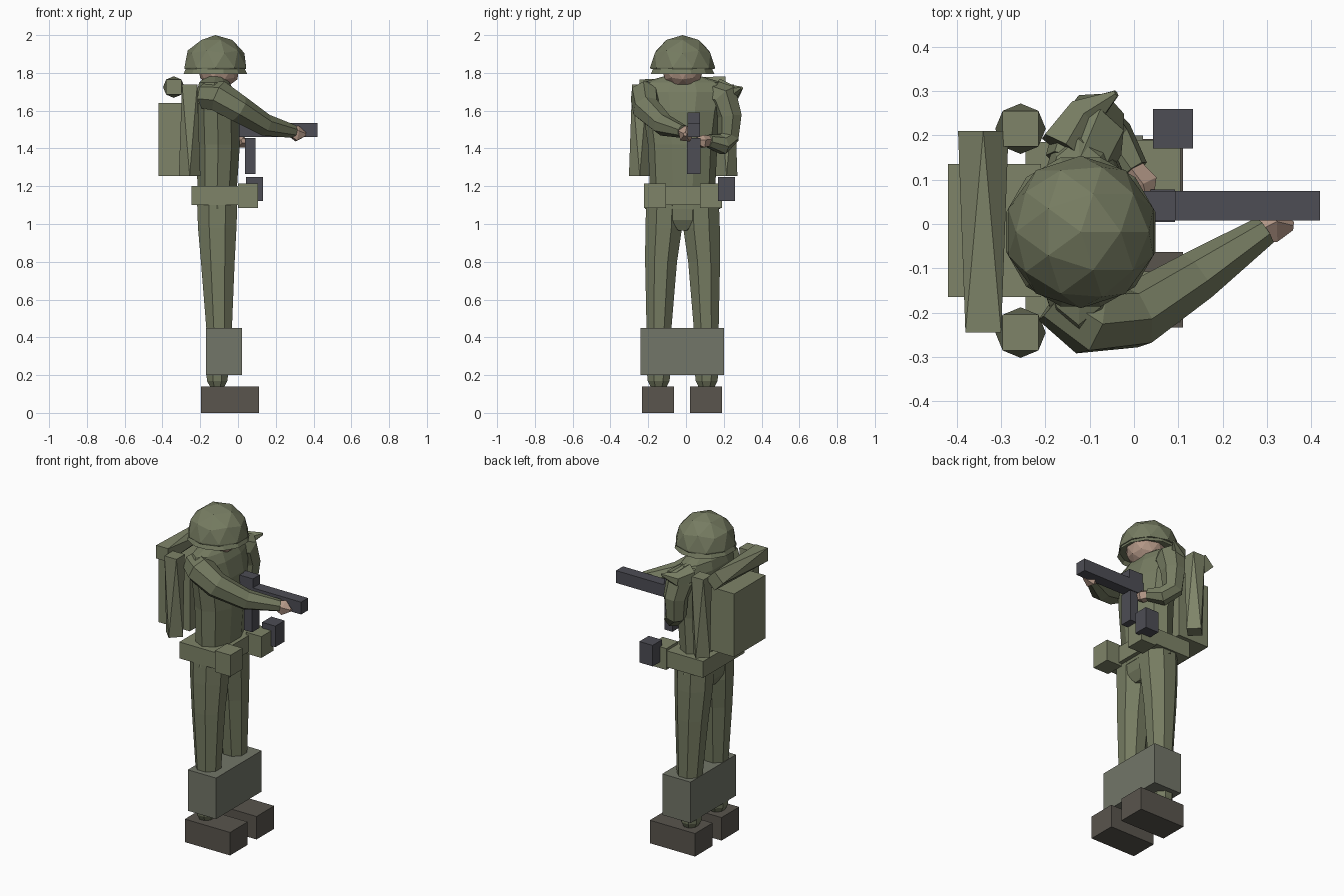
import bpy, bmesh
from math import cos, sin, pi
from mathutils import Vector, Matrix

if "Cube" in bpy.data.objects:
    bpy.data.objects.remove(bpy.data.objects["Cube"])

CY = -0.018  # body's symmetry plane


def mat(name, rgb):
    m = bpy.data.materials.new(name)
    m.diffuse_color = (*rgb, 1)
    m.use_nodes = True
    m.node_tree.nodes["Principled BSDF"].inputs["Base Color"].default_value = m.diffuse_color
    return m


cloth = mat("cloth", (0.18, 0.20, 0.12))
canvas = mat("canvas", (0.21, 0.23, 0.14))
grey_wrap = mat("wrap", (0.17, 0.18, 0.14))
leather = mat("leather", (0.10, 0.09, 0.075))
metal = mat("metal", (0.075, 0.075, 0.09))
skin = mat("skin", (0.45, 0.31, 0.24))


def finish(name, bm, material):
    bmesh.ops.recalc_face_normals(bm, faces=bm.faces)
    me = bpy.data.meshes.new(name)
    bm.to_mesh(me)
    bm.free()
    me.materials.append(material)
    ob = bpy.data.objects.new(name, me)
    bpy.context.collection.objects.link(ob)
    return ob


def box(name, x, y, z, material):
    bm = bmesh.new()
    size = [b - a for a, b in (x, y, z)]
    mid = [(a + b) / 2 for a, b in (x, y, z)]
    bmesh.ops.create_cube(bm, size=1, matrix=Matrix.Translation(mid) @ Matrix.Diagonal((*size, 1)))
    return finish(name, bm, material)


def skin_rings(name, rings, material, caps=True):
    bm = bmesh.new()
    loops = [[bm.verts.new(p) for p in r] for r in rings]
    n = len(loops[0])
    for a, b in zip(loops, loops[1:]):
        for i in range(n):
            j = (i + 1) % n
            bm.faces.new((a[i], a[j], b[j], b[i]))
    if caps:
        bm.faces.new(loops[0])
        bm.faces.new(loops[-1])
    return finish(name, bm, material)


def loft(name, sections, material, n=8, caps=True):
    """Stack of ellipses: (z, centre x, centre y, radius x, radius y)."""
    return skin_rings(name, [[(cx + rx * cos(2 * pi * (i + .5) / n) * 1.05,
                               cy + ry * sin(2 * pi * (i + .5) / n) * 1.05, z)
                              for i in range(n)] for z, cx, cy, rx, ry in sections], material, caps)


def tube(name, path, radii, material, n=7):
    pts = [Vector(p) for p in path]
    u, rings = Vector((0, 0, 1)), []
    for i, p in enumerate(pts):
        d = (pts[min(i + 1, len(pts) - 1)] - pts[max(i - 1, 0)]).normalized()
        u = (u - d * u.dot(d)).normalized()
        v = d.cross(u)
        rings.append([p + radii[i] * (u * cos(2 * pi * k / n) + v * sin(2 * pi * k / n)) for k in range(n)])
    return skin_rings(name, rings, material)


def antiprism(name, start, axis, length, r, u, v, material):
    """Roll with a square end turned 45 degrees against the other."""
    s, a, u, v = map(Vector, (start, axis, u, v))
    A = [s + r * (u * cos(pi * (k + .5) / 2) + v * sin(pi * (k + .5) / 2)) for k in range(4)]
    B = [s + a * length + r * (u * cos(pi * k / 2) + v * sin(pi * k / 2)) for k in range(4)]
    bm = bmesh.new()
    A, B = [bm.verts.new(p) for p in A], [bm.verts.new(p) for p in B]
    for k in range(4):
        bm.faces.new((A[k], B[(k + 1) % 4], B[k]))
        bm.faces.new((A[k], A[(k + 1) % 4], B[(k + 1) % 4]))
    bm.faces.new(A)
    bm.faces.new(B)
    return finish(name, bm, material)


# helmet dome, brim and head
bm = bmesh.new()
bmesh.ops.create_icosphere(bm, subdivisions=2, radius=0.172, matrix=Matrix.Translation((-0.12, CY, 1.828)))
bmesh.ops.bisect_plane(bm, geom=bm.verts[:] + bm.edges[:] + bm.faces[:],
                       plane_co=(0, 0, 1.82), plane_no=(0, 0, -1), clear_outer=True)
bmesh.ops.holes_fill(bm, edges=[e for e in bm.edges if e.is_boundary])
finish("helmet_dome", bm, cloth)
loft("helmet_brim", [(1.83, -0.12, CY, .15, .15), (1.795, -0.12, CY, .166, .166)], cloth, 12, caps=False)
bm = bmesh.new()
bmesh.ops.create_icosphere(bm, subdivisions=2, radius=0.113, matrix=Matrix.Translation((-0.10, CY, 1.825)))
finish("head", bm, skin)

# torso and hips
loft("torso", [(1.08, -.11, CY, .105, .19), (1.2, -.11, CY, .105, .165), (1.42, -.105, CY, .115, .175),
               (1.6, -.11, CY, .115, .2), (1.7, -.12, CY, .1, .23), (1.75, -.125, CY, .08, .2),
               (1.78, -.12, CY, .05, .1)], cloth, 10)
loft("hips", [(0.965, -.11, CY, .07, .05), (1.02, -.11, CY, .1, .17), (1.12, -.11, CY, .11, .195)], cloth)

# legs and boots
for side, s in (("right", -1), ("left", 1)):
    loft(side + "_leg", [(z, cx, CY + s * off, rx, ry) for z, cx, off, rx, ry in (
        (.14, -.11, .127, .04, .045), (.17, -.11, .127, .056, .06), (.22, -.11, .127, .06, .064),
        (.45, -.10, .125, .07, .068), (.8, -.107, .114, .092, .087),
        (.98, -.11, .1, .105, .1), (1.12, -.11, .095, .11, .1))], cloth)
    y = CY - .003 + s * .1275
    box(side + "_boot", (-.195, .11), (y - .085, y + .085), (0, .14), leather)
box("shin_wrap", (-.17, .02), (-.24, .2), (.2, .45), grey_wrap)

# belt and pouches
box("belt", (-.245, .02), (-.215, .185), (1.1, 1.2), canvas)
box("right_pouch", (-.0, .105), (-.222, -.107), (1.085, 1.215), canvas)
box("left_pouch", (-.0, .105), (.075, .19), (1.085, 1.215), canvas)

# arms and hands
tube("right_arm", [(-.17, -.16, 1.68), (-.1, -.215, 1.675), (0, -.21, 1.61), (.14, -.12, 1.525), (.295, -.015, 1.49)],
     [.075, .085, .075, .06, .035], cloth)
tube("right_hand", [(.28, -.015, 1.49), (.315, 0, 1.475), (.36, -.005, 1.475)], [.03, .045, .01], skin, 5)
tube("left_arm", [(-.13, .13, 1.69), (-.1, .2, 1.67), (-.09, .23, 1.57), (-.09, .225, 1.46), (-.05, .19, 1.42), (.0, .12, 1.44)],
     [.075, .085, .07, .06, .055, .035], cloth)
tube("left_hand", [(-.01, .13, 1.44), (.02, .09, 1.435), (.03, .05, 1.44)], [.028, .036, .015], skin, 5)
# raised shoulder fold
tube("left_shoulder_fold", [(-.16, .17, 1.71), (-.11, .25, 1.69), (-.04, .295, 1.72)], [.06, .045, .008], cloth, 6)

# rifle
box("rifle_body", (-.06, .42), (.008, .075), (1.46, 1.535), metal)
box("rifle_sight", (.0, .095), (.008, .075), (1.53, 1.59), metal)
box("rifle_magazine", (.037, .092), (.004, .078), (1.265, 1.455), metal)
box("belt_case", (.043, .133), (.17, .26), (1.122, 1.25), metal)

# backpack and bedrolls
box("backpack", (-.42, -.21), (-.165, .135), (1.255, 1.64), canvas)
for side, y in (("right", -.245), ("left", .215)):
    antiprism(side + "_side_roll", (-.256, y, 1.738), (0, 0, -1), .483, .057, (1, 0, 0), (0, 1, 0), canvas)
antiprism("top_roll", (-.34, -.245, 1.725), (0, 1, 0), .455, .057, (1, 0, 0), (0, 0, 1), canvas)
